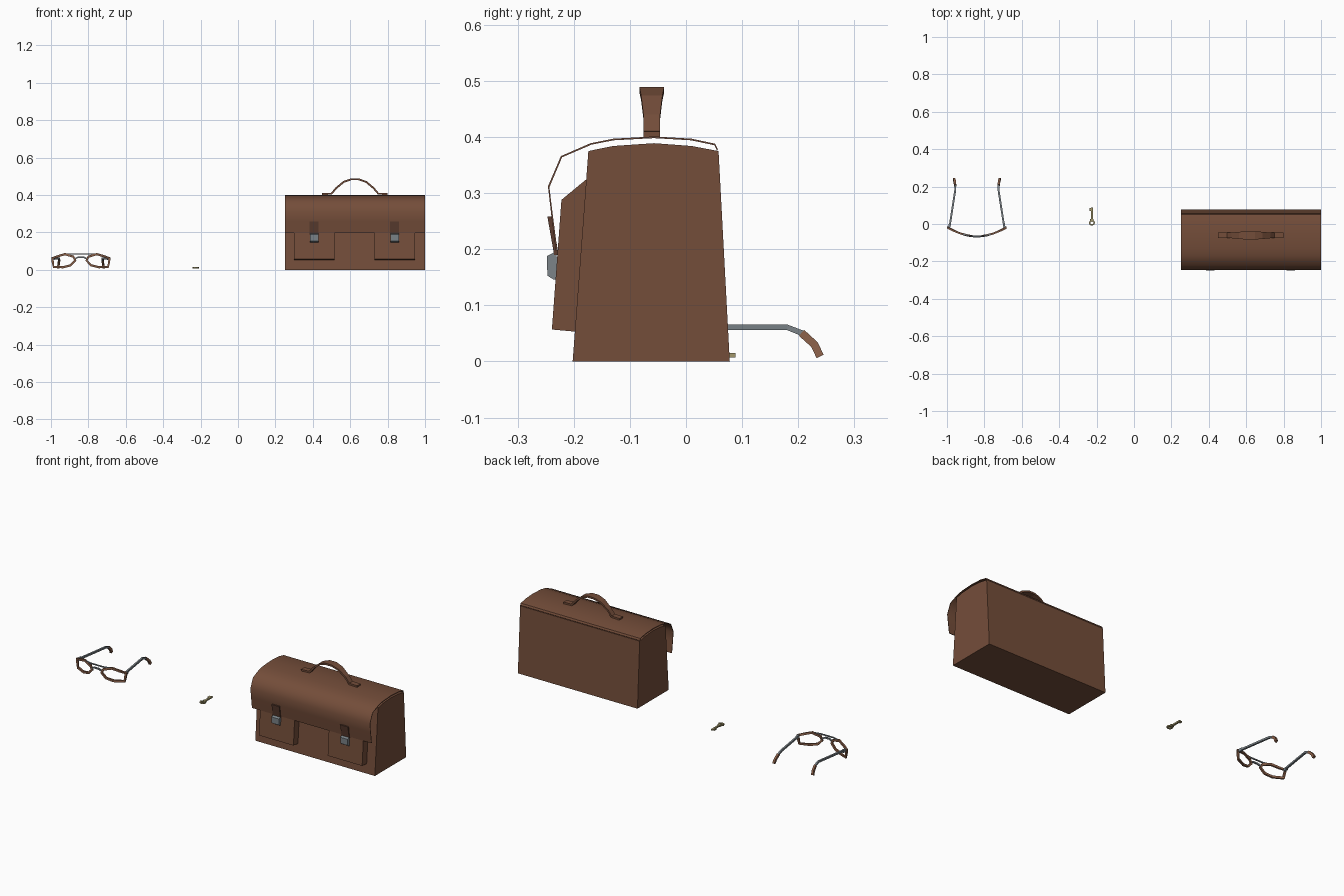
import bpy, bmesh, math
from mathutils import Vector

if "Cube" in bpy.data.objects:
    bpy.data.objects.remove(bpy.data.objects["Cube"])


def material(name, rgb):
    m = bpy.data.materials.new(name)
    m.diffuse_color = (*rgb, 1)
    m.use_nodes = True
    m.node_tree.nodes["Principled BSDF"].inputs["Base Color"].default_value = m.diffuse_color
    return m


LEATHER = material("brown leather", (0.175, 0.075, 0.042))
STRAP = material("dark leather", (0.11, 0.048, 0.03))
STEEL = material("grey steel", (0.20, 0.23, 0.25))
BRASS = material("old brass", (0.36, 0.31, 0.15))
RIM = material("tortoise brown", (0.25, 0.115, 0.065))


def finish(bm, name, mat, smooth=False):
    bmesh.ops.recalc_face_normals(bm, faces=bm.faces[:])
    me = bpy.data.meshes.new(name)
    bm.to_mesh(me)
    bm.free()
    me.materials.append(mat)
    ob = bpy.data.objects.new(name, me)
    bpy.context.collection.objects.link(ob)
    if smooth:
        for p in me.polygons:
            p.use_smooth = len(p.vertices) == 4
        bpy.context.view_layer.objects.active = ob
        ob.select_set(True)
        bpy.ops.object.shade_smooth_by_angle(angle=math.radians(50))
        ob.select_set(False)
    return ob


def extrude_x(name, profile, x0, x1, mat, smooth=False):
    """Closed (y, z) profile extruded along x."""
    bm = bmesh.new()
    face = bm.faces.new([bm.verts.new((x0, y, z)) for y, z in profile])
    r = bmesh.ops.extrude_face_region(bm, geom=[face])
    vs = [g for g in r["geom"] if isinstance(g, bmesh.types.BMVert)]
    bmesh.ops.translate(bm, verts=vs, vec=(x1 - x0, 0, 0))
    return finish(bm, name, mat, smooth)


def sweep(name, path, side, half_side, half_thick, mat, closed=False):
    """Rectangular section swept along a path; half_side may vary per point."""
    pts, side, n = [Vector(p) for p in path], Vector(side), len(path)
    bm, rings = bmesh.new(), []
    for i, p in enumerate(pts):
        a = pts[i - 1] if (i or closed) else p
        b = pts[(i + 1) % n] if (i < n - 1 or closed) else p
        nor = (b - a).normalized().cross(side).normalized() * half_thick
        w = side * (half_side[i] if isinstance(half_side, list) else half_side)
        rings.append([bm.verts.new(p + q) for q in (w + nor, w - nor, -w - nor, -w + nor)])
    for i in range(n if closed else n - 1):
        r, s = rings[i], rings[(i + 1) % n]
        for k in range(4):
            bm.faces.new((r[k], r[(k + 1) % 4], s[(k + 1) % 4], s[k]))
    if not closed:
        bm.faces.new(rings[0])
        bm.faces.new(rings[-1])
    return finish(bm, name, mat)


# Bag body
extrude_x("bag_body", [(-0.202, 0), (0.078, 0), (0.058, 0.375), (0.01, 0.384),
                       (-0.057, 0.389), (-0.13, 0.384), (-0.174, 0.375)], 0.25, 1.0, LEATHER)

# Thin flap folded over the top and down the front
flap = [(0.057, 0.378), (0.052, 0.388), (0.01, 0.397), (-0.057, 0.401), (-0.13, 0.397),
        (-0.17, 0.389), (-0.223, 0.366), (-0.246, 0.312), (-0.240, 0.26), (-0.232, 0.197)]
c = Vector((-0.06, 0.2))
inner = [tuple(Vector(p) + (c - Vector(p)).normalized() * 0.003) for p in flap]
extrude_x("bag_flap", flap + inner[::-1], 0.25, 1.0, LEATHER, smooth=True)

# Front pockets, straps and buckles
for tag, cx, px in (("left", 0.407, 0.407), ("right", 0.838, 0.838)):
    extrude_x(f"{tag}_pocket", [(-0.239, 0.057), (-0.196, 0.053), (-0.176, 0.326),
                                (-0.222, 0.288)], px - 0.108, px + 0.108, LEATHER)
    extrude_x(f"{tag}_strap", [(-0.247, 0.258), (-0.239, 0.258), (-0.227, 0.19),
                               (-0.235, 0.19)], cx - 0.024, cx + 0.024, STRAP)
    extrude_x(f"{tag}_buckle", [(-0.248, 0.188), (-0.231, 0.196), (-0.228, 0.146),
                                (-0.236, 0.146), (-0.247, 0.153)], cx - 0.023, cx + 0.023, STEEL)

# Arched handle, wider at the crown, with flat feet
hx = [-0.175, -0.125, -0.10, -0.06, -0.02, 0.02, 0.06, 0.10, 0.125, 0.175]
hz = [0.405, 0.407, 0.437, 0.470, 0.484, 0.484, 0.470, 0.437, 0.407, 0.405]
hw = [0.015, 0.015, 0.015, 0.019, 0.022, 0.022, 0.019, 0.015, 0.015, 0.015]
sweep("handle", [(0.625 + x, -0.061, z) for x, z in zip(hx, hz)], (0, 1, 0), hw, 0.005, LEATHER)

# Key: ring bow, collar, shaft and bit
kx, kz = -0.225, 0.011
sweep("key_bow", [(kx + 0.013 * math.cos(a), 0.006 + 0.011 * math.sin(a), kz)
                  for a in (i * math.tau / 8 for i in range(8))],
      (0, 0, 1), 0.004, 0.004, BRASS, closed=True)
sweep("key_shaft", [(kx, 0.016, kz), (kx, 0.088, kz)], (1, 0, 0), 0.005, 0.004, BRASS)
sweep("key_collar", [(kx, 0.02, kz), (kx, 0.028, kz)], (1, 0, 0), 0.009, 0.005, BRASS)
sweep("key_bit", [(kx - 0.006, 0.07, kz), (kx - 0.006, 0.086, kz)], (1, 0, 0), 0.008, 0.003, BRASS)

# Glasses, each half mirrored about gx
gx = -0.84


def bow(d):
    """Wrap of the spectacle front: depth from distance to the nose."""
    return -0.066 + 0.05 * (d / 0.16) ** 2


rim = [(0.154, 0.062), (0.150, 0.042), (0.146, 0.016), (0.095, 0.014), (0.055, 0.024),
       (0.030, 0.050), (0.040, 0.070), (0.085, 0.084), (0.125, 0.072)]
for tag, s in (("left", -1), ("right", 1)):
    sweep(f"{tag}_rim", [(gx + s * d, bow(d), z) for d, z in rim],
          (0, 1, 0), 0.005, 0.006, RIM, closed=True)
    sweep(f"{tag}_hinge", [(gx + s * 0.148, -0.022, 0.06), (gx + s * 0.145, 0.004, 0.06)],
          (0, 0, 1), 0.008, 0.005, STEEL)
    sweep(f"{tag}_temple", [(gx + s * 0.146, -0.015, 0.061), (gx + s * 0.116, 0.18, 0.061),
                            (gx + s * 0.116, 0.208, 0.050)], (1, 0, 0), 0.005, 0.005, STEEL)
    sweep(f"{tag}_temple_tip", [(gx + s * 0.116, 0.206, 0.051), (gx + s * 0.119, 0.229, 0.030),
                                (gx + s * 0.122, 0.239, 0.009)], (1, 0, 0), 0.006, 0.007, RIM)
sweep("brow_bar", [(gx + d, bow(abs(d)) - 0.001, 0.084) for d in (-0.085, -0.04, 0.04, 0.085)],
      (0, 1, 0), 0.003, 0.003, STEEL)
sweep("nose_bridge", [(gx - 0.033, -0.064, 0.058), (gx - 0.014, -0.068, 0.068),
                      (gx + 0.014, -0.068, 0.068), (gx + 0.033, -0.064, 0.058)],
      (0, 1, 0), 0.004, 0.004, STEEL)
